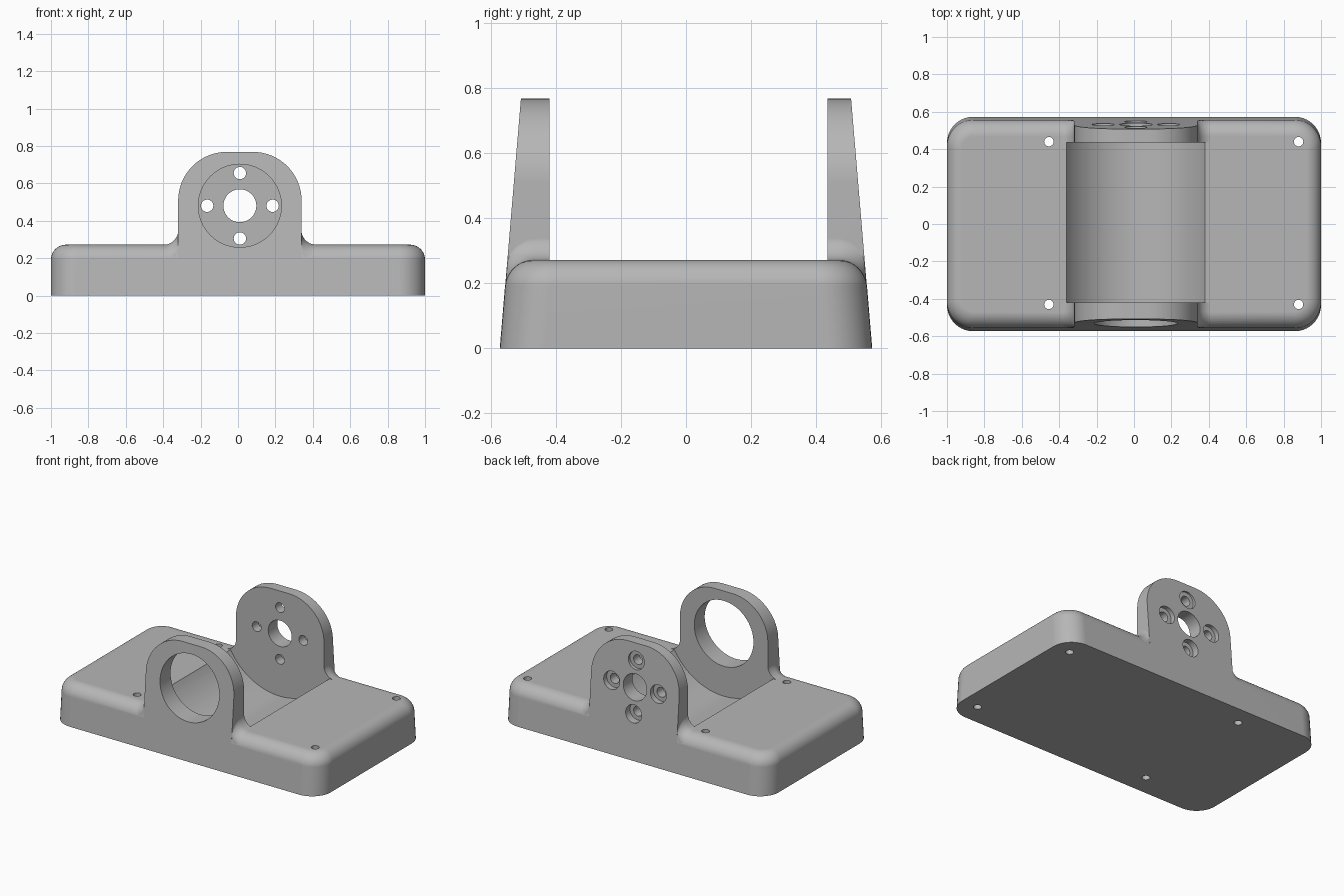
import bpy
import bmesh
from math import sin, cos, pi, radians

if "Cube" in bpy.data.objects:
    bpy.data.objects.remove(bpy.data.objects["Cube"], do_unlink=True)

grey = bpy.data.materials.new("plain grey")
grey.use_nodes = True
grey.diffuse_color = (0.47, 0.47, 0.47, 1)
grey.node_tree.nodes["Principled BSDF"].inputs["Base Color"].default_value = (0.47, 0.47, 0.47, 1)

HEIGHT, ROUND = 0.272, 0.08        # base height and top edge radius
AXIS_X, AXIS_Z = 0.01, 0.48        # bearing axis
INNER = {-1: 0.42, 1: 0.435}       # inner face of each bracket
SLOPE = 0.084
STEPS = 10


def outer_y(z):
    return 0.573 - SLOPE * z


def quarter(start=0.0, steps=STEPS):
    return [start + pi / 2 * i / steps for i in range(steps + 1)]


def loft(name, rings):
    """Closed solid through a list of equal-length rings."""
    bm = bmesh.new()
    loops = [[bm.verts.new(p) for p in ring] for ring in rings]
    n = len(loops[0])
    for a, b in zip(loops, loops[1:]):
        for i in range(n):
            j = (i + 1) % n
            bm.faces.new((a[i], a[j], b[j], b[i]))
    bm.faces.new(loops[0])
    bm.faces.new(loops[-1])
    bmesh.ops.recalc_face_normals(bm, faces=bm.faces[:])
    mesh = bpy.data.meshes.new(name)
    bm.to_mesh(mesh)
    bm.free()
    mesh.materials.append(grey)
    obj = bpy.data.objects.new(name, mesh)
    bpy.context.collection.objects.link(obj)
    return obj


def cylinder(name, axis, a, b, r, lo, hi, n=48):
    """Cylinder along y (centre x, z) or along z (centre x, y)."""
    def ring(d):
        pts = [(a + r * cos(2 * pi * i / n), b + r * sin(2 * pi * i / n)) for i in range(n)]
        return [(u, d, v) if axis == "y" else (u, v, d) for u, v in pts]
    return loft(name, [ring(lo), ring(hi)])


def combine(target, tool, operation):
    tool.hide_render = True
    bpy.context.view_layer.objects.active = target
    mod = target.modifiers.new("combine", "BOOLEAN")
    mod.operation, mod.object, mod.solver = operation, tool, "EXACT"
    bpy.ops.object.modifier_apply(modifier=mod.name)
    bpy.data.objects.remove(tool, do_unlink=True)


def rounded_rect(hx, hy, r, z):
    pts = []
    for k, (sx, sy) in enumerate([(1, 1), (-1, 1), (-1, -1), (1, -1)]):
        pts += [(sx * (hx - r) + r * cos(t), sy * (hy - r) + r * sin(t), z)
                for t in quarter(k * pi / 2)]
    return pts


# Base block with tapered front and back and a rounded top edge
edge = [(HEIGHT - ROUND + ROUND * sin(t), ROUND * (1 - cos(t))) for t in quarter()]
base = loft("bracket_base", [rounded_rect(1 - i, outer_y(z) - i, 0.14 - 0.9 * i, z)
                             for z, i in [(0, 0)] + edge])

# Round trough between the brackets
combine(base, cylinder("trough", "y", AXIS_X, AXIS_Z, 0.425, -INNER[-1], INNER[1], 96), "DIFFERENCE")


# Upright brackets: straight sides, rounded shoulders, flat top
def bracket(side):
    half, top, r = 0.33, 0.768, 0.26
    outline = [(half, 0.1)]
    outline += [(half - r + r * cos(t), top - r + r * sin(t)) for t in quarter(0, 16)]
    outline += [(-x, z) for x, z in reversed(outline)]
    inner = [(AXIS_X + x, side * INNER[side], z) for x, z in outline]
    outer = [(AXIS_X + x, side * (outer_y(z) - 0.0005), z) for x, z in outline]
    return loft("bracket", [inner, outer])


# Concave fillet joining a bracket side to the base, following the base edge
def fillet(side, sx):
    r = 0.08
    section = [(r - r * cos(a), r - r * sin(a)) for a in quarter()]
    section += [(r, -0.05), (-0.03, -0.05), (-0.03, r)]
    stations = [(outer_y(z) - i - 0.001, z, SLOPE) for z, i in edge]
    stations.append((INNER[side], HEIGHT, 0))
    return loft("fillet", [[(AXIS_X + sx * (0.329 + u), side * (y - lean * v), h - 0.001 + v)
                            for u, v in section] for y, h, lean in stations])


for side in (-1, 1):
    combine(base, bracket(side), "UNION")
    for sx in (-1, 1):
        combine(base, fillet(side, sx), "UNION")

# Large front opening and smaller back shaft hole
combine(base, cylinder("opening", "y", AXIS_X, AXIS_Z, 0.222, -0.7, -0.3, 64), "DIFFERENCE")
combine(base, cylinder("shaft_hole", "y", AXIS_X, AXIS_Z, 0.088, 0.3, 0.7), "DIFFERENCE")

# Four counterbored bolt holes around the shaft hole
for k in range(4):
    x = AXIS_X + 0.175 * cos(k * pi / 2)
    z = AXIS_Z + 0.175 * sin(k * pi / 2)
    combine(base, cylinder("bolt_hole", "y", x, z, 0.033, 0.3, 0.7, 32), "DIFFERENCE")
    combine(base, cylinder("counterbore", "y", x, z, 0.06, 0.5, 0.7, 32), "DIFFERENCE")

# Vertical mounting holes through the base
for x in (-0.455, 0.88):
    for y in (-0.43, 0.44):
        combine(base, cylinder("mounting_hole", "z", x, y, 0.025, -0.1, 0.5, 24), "DIFFERENCE")

# Smooth shading with sharp edges kept
bpy.ops.object.select_all(action="DESELECT")
base.select_set(True)
bpy.context.view_layer.objects.active = base
bpy.ops.object.shade_smooth_by_angle(angle=radians(30))
weighted = base.modifiers.new("weighted_normals", "WEIGHTED_NORMAL")
weighted.keep_sharp = True
